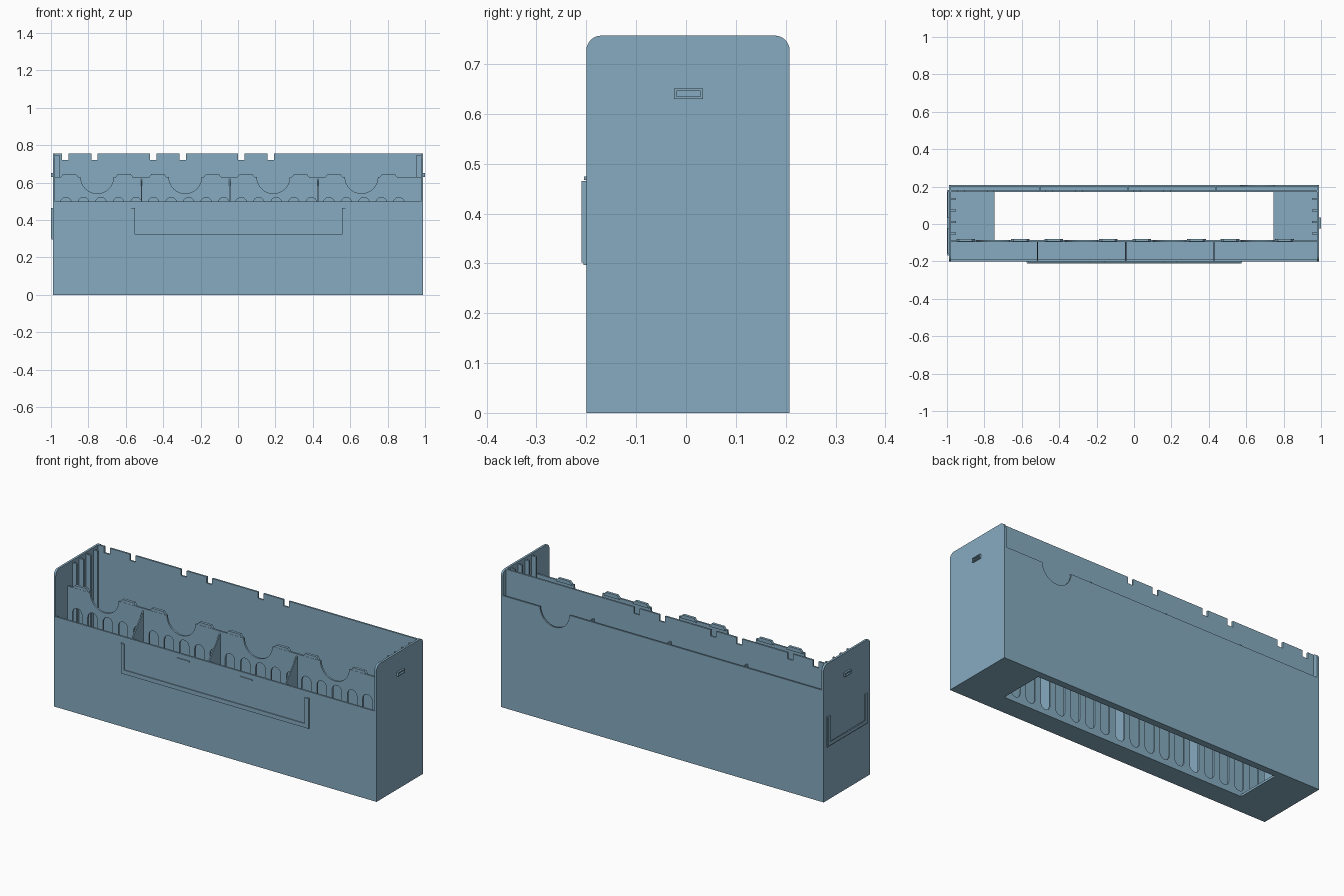
import bpy
from math import pi, sin, cos

cube = bpy.data.objects.get("Cube")
if cube:
    bpy.data.objects.remove(cube, do_unlink=True)

COLOUR = (0.24, 0.41, 0.53, 1)
blue = bpy.data.materials.new("dusty_blue")
blue.use_nodes = True
blue.diffuse_color = COLOUR
blue.node_tree.nodes["Principled BSDF"].inputs["Base Color"].default_value = COLOUR

TURN = {"x": (pi / 2, 0, pi / 2), "y": (pi / 2, 0, 0), "z": (0, 0, 0)}


def panel(name, outlines, axis, low, high):
    """Flat sheet across an axis; outlines after the first cut holes."""
    curve = bpy.data.curves.new(name, "CURVE")
    curve.dimensions = "2D"
    curve.fill_mode = "BOTH"
    curve.extrude = (high - low) / 2
    for pts in outlines:
        spline = curve.splines.new("POLY")
        spline.points.add(len(pts) - 1)
        for point, (u, v) in zip(spline.points, pts):
            point.co = (u, v, 0, 1)
        spline.use_cyclic_u = True
        spline.use_smooth = False
    curve.materials.append(blue)
    ob = bpy.data.objects.new(name, curve)
    bpy.context.collection.objects.link(ob)
    ob.rotation_euler = TURN[axis]
    ob.location["xyz".index(axis)] = (low + high) / 2
    bpy.ops.object.select_all(action="DESELECT")
    ob.select_set(True)
    bpy.context.view_layer.objects.active = ob
    bpy.ops.object.convert(target="MESH")
    return bpy.context.object


def rect(u0, v0, u1, v1):
    return [(u0, v0), (u1, v0), (u1, v1), (u0, v1)]


def arc(u, v, r, start, end, steps=16):
    angles = [start + (end - start) * i / steps for i in range(steps + 1)]
    return [(u + r * cos(a), v + r * sin(a)) for a in angles]


def scooped(width, top, centres, r):
    """Plain wall with half-round finger scoops in its top edge."""
    pts = [(width, top), (width, 0), (-width, 0), (-width, top)]
    for c in centres:
        pts += arc(c, top, r, pi, 2 * pi)
    return pts


def u_frame(a, b, z0, z1, w):
    return [(a, z1), (a, z0), (b, z0), (b, z1),
            (b - w, z1), (b - w, z0 + w), (a + w, z0 + w), (a + w, z1)]


W, FRONT, BACK, H = 0.99, -0.2, 0.208, 0.757
bays = [-0.753 + 0.471 * i for i in range(4)]

# Floor with a long opening
panel("floor", [rect(-W, FRONT, W, BACK), rect(-0.745, -0.085, 0.745, 0.17)], "z", 0, 0.012)

# Outer front and back walls
panel("front_wall", [rect(-W, 0, W, 0.5)], "y", FRONT, FRONT + 0.01)
panel("back_wall", [scooped(W, 0.62, bays[3:], 0.09)], "y", BACK - 0.008, BACK)

# End walls with rounded top corners, ribs and clip bumps
end = [(FRONT, 0), (BACK, 0)]
end += arc(BACK - 0.03, H - 0.03, 0.03, 0, pi / 2, 8)
end += arc(FRONT + 0.03, H - 0.03, 0.03, pi / 2, pi, 8)
for side, s in (("left", 1), ("right", -1)):
    lo, hi = sorted((s * W, s * (W - 0.012)))
    panel(side + "_end_wall", [end], "x", lo, hi)
    lo, hi = sorted((s * (W - 0.01), s * 0.952))
    for y in (-0.05, 0.01, 0.072, 0.135):
        panel(side + "_rib", [rect(y - 0.005, 0.01, y + 0.005, 0.745)], "x", lo, hi)
    lo, hi = sorted((s * W, s))
    panel(side + "_clip", [rect(-0.024, 0.63, 0.034, 0.651),
                           rect(-0.019, 0.635, 0.029, 0.646)], "x", lo, hi)

# Slotted partition with finger scoops
slots = []
for i in range(20):
    x = -0.92 + 0.0937 * i
    slots.append(arc(x, 0.492, 0.029, 0, pi, 12) + arc(x, 0.058, 0.029, pi, 2 * pi, 12))
panel("slotted_partition", [scooped(W - 0.01, 0.63, bays, 0.088)] + slots, "y", -0.095, -0.085)

# Lips along the top of the partition
for c in bays:
    for x in (c - 0.147, c + 0.145):
        panel("partition_lip", [[(x - 0.05, 0.625), (x + 0.05, 0.625),
                                 (x + 0.035, 0.645), (x - 0.035, 0.645)]], "y", -0.094, -0.079)

# Notched inner back panel
top = [(-W + 0.01, H)]
for c in bays[:3]:
    for x in (c - 0.171, c - 0.014):
        top += [(x - 0.017, H), (x - 0.017, 0.722), (x + 0.017, 0.722), (x + 0.017, H)]
top += [(W - 0.01, H), (W - 0.01, 0), (-W + 0.01, 0)]
panel("notched_back_panel", [top], "y", 0.172, 0.182)

# Dividers in the front bins and the narrow back pocket
for c in bays[:3]:
    x = c + 0.238
    panel("front_divider", [[(-0.195, 0.005), (-0.09, 0.005), (-0.09, 0.625), (-0.195, 0.5)]],
          "x", x - 0.003, x + 0.003)
    panel("back_divider", [rect(0.18, 0.005, 0.203, 0.628)], "x", x + 0.007, x + 0.015)

# Label holders: raised rail with an overhanging lip
panel("front_label_rail", [u_frame(-0.575, 0.578, 0.297, 0.465, 0.012)], "y", -0.206, FRONT)
panel("front_label_lip", [u_frame(-0.572, 0.575, 0.302, 0.465, 0.02)], "y", -0.21, -0.205)
panel("end_label_rail", [u_frame(-0.168, 0.183, 0.297, 0.465, 0.012)], "x", -0.996, -W)
panel("end_label_lip", [u_frame(-0.165, 0.18, 0.302, 0.465, 0.02)], "x", -1, -0.995)
for x in (-0.195, 0.192):
    panel("label_stop", [rect(x - 0.037, 0.467, x + 0.037, 0.474)], "y", -0.205, FRONT)
